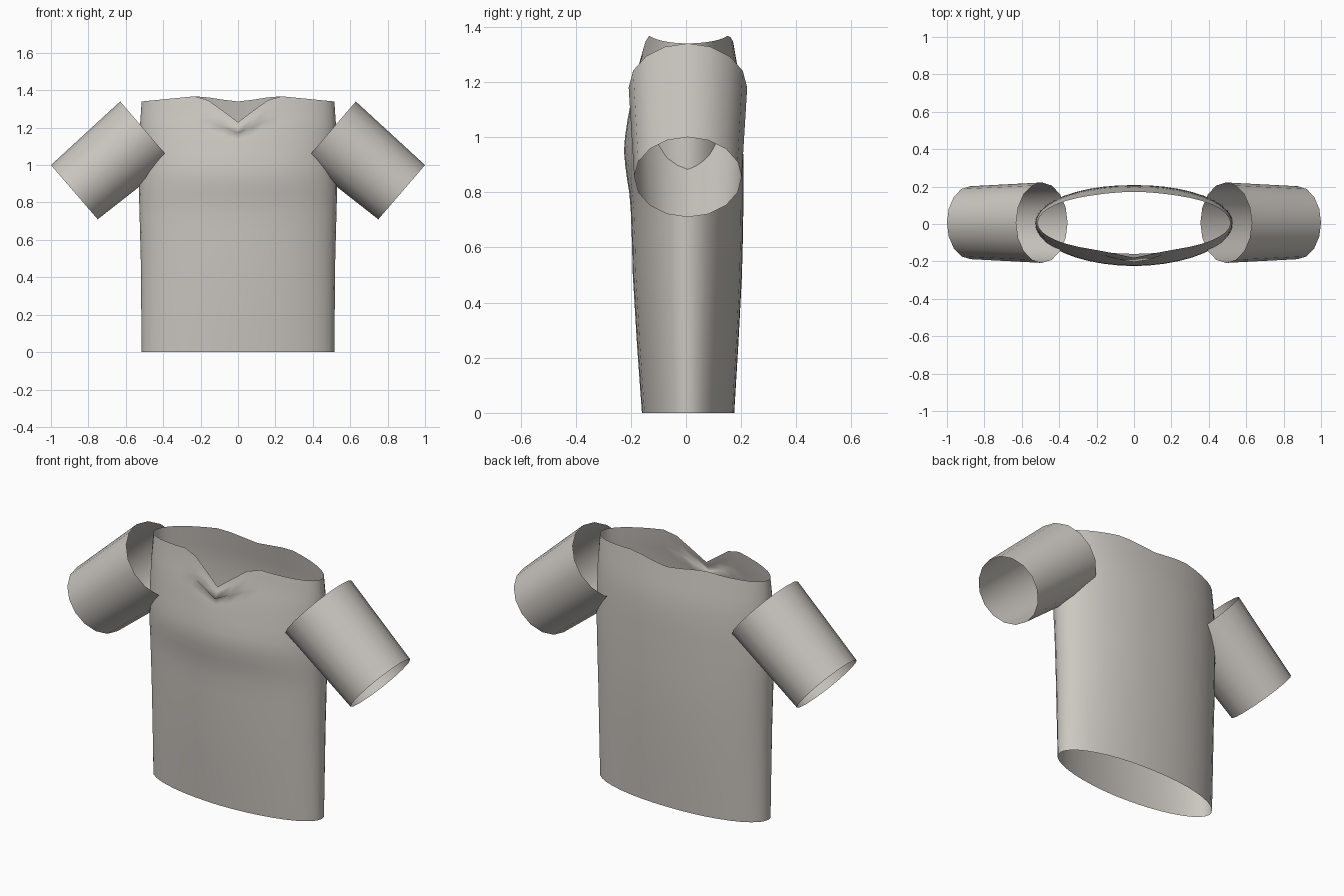
import bpy, bmesh, math
from mathutils import Vector

if "Cube" in bpy.data.objects:
    bpy.data.objects.remove(bpy.data.objects["Cube"])

cloth = bpy.data.materials.new("warm grey cloth")
cloth.diffuse_color = (0.6, 0.57, 0.53, 1)
cloth.use_nodes = True
cloth.node_tree.nodes["Principled BSDF"].inputs["Base Color"].default_value = cloth.diffuse_color


def interp(table, v):
    """Piecewise linear lookup in a list of (key, value)."""
    if v <= table[0][0]:
        return table[0][1]
    for (a, p), (b, q) in zip(table, table[1:]):
        if v <= b:
            return p + (q - p) * (v - a) / (b - a)
    return table[-1][1]


def loft(name, rings):
    """Open tube through equally sized closed rings of points."""
    bm = bmesh.new()
    rows = [[bm.verts.new(p) for p in ring] for ring in rings]
    n = len(rows[0])
    for lo, hi in zip(rows, rows[1:]):
        for i in range(n):
            j = (i + 1) % n
            bm.faces.new((lo[i], lo[j], hi[j], hi[i]))
    for f in bm.faces:
        f.smooth = True
    me = bpy.data.meshes.new(name)
    bm.to_mesh(me)
    bm.free()
    me.materials.append(cloth)
    ob = bpy.data.objects.new(name, me)
    bpy.context.collection.objects.link(ob)
    return ob


# Shirt body: half width, front depth and back depth by height
WIDTH = [(0, .515), (.5, .52), (.87, .53), (1.2, .525), (1.37, .513)]
FRONT = [(0, .16), (.25, .178), (.5, .193), (.72, .199), (.8, .206), (.88, .219),
         (.95, .225), (1.02, .22), (1.1, .205), (1.2, .187), (1.28, .168), (1.37, .152)]
BACK = [(0, .175), (.25, .19), (.5, .203), (.7, .208), (.9, .208), (1.1, .206),
        (1.2, .196), (1.37, .167)]
# Neckline height by distance from the centre line
RIM_FRONT = [(0, 1.23), (.1, 1.305), (.14, 1.338), (.21, 1.37), (.515, 1.34)]
RIM_BACK = [(0, 1.34), (.1, 1.352), (.21, 1.37), (.515, 1.34)]

SIDES, FLAT_TOP = 40, 1.06
levels = [(z, 0) for z in (0, .25, .5, .65, .74, .8, .85, .9, .95, 1.0, FLAT_TOP)]
levels += [(FLAT_TOP, t) for t in (.25, .45, .62, .7, .85, 1)]
body = []
for z0, t in levels:
    ring = []
    for i in range(SIDES):
        a = 2 * math.pi * i / SIDES
        s, c = math.sin(a), math.cos(a)
        front = c > 0
        rim = interp(RIM_FRONT if front else RIM_BACK, abs(s) * .515)
        z = z0 + (rim - z0) * t
        y = -interp(FRONT if front else BACK, z) * c + .005 * abs(s)
        # small fold under the neckline
        if front and abs(s) < .17 and t in (.62, .7):
            y += -.012 if t == .7 else .004
            z -= .01 if t == .7 else 0
        ring.append((interp(WIDTH, z) * s, y, z))
    body.append(ring)
loft("shirt_body", body)


# Sleeves: slightly tapered open tubes, sloping down and out
def sleeve(name, side):
    rings = []
    ends = [((.355, 1.02), (.63, 1.34), .215, .008),
            ((.75, .71), (1.0, 1.0), .195, .005)]
    for k in range(5):
        t = k / 4
        lo, hi = (Vector(ends[0][m]).lerp(Vector(ends[1][m]), t) for m in (0, 1))
        depth = ends[0][2] + (ends[1][2] - ends[0][2]) * t
        mid, half = (lo + hi) / 2, (hi - lo) / 2
        ring = []
        for i in range(16):
            a = 2 * math.pi * i / 16 * side
            p = mid + half * math.cos(a)
            ring.append((side * p.x, .007 + depth * math.sin(a), p.y))
        rings.append(ring)
    loft(name, rings)


sleeve("right_sleeve", 1)
sleeve("left_sleeve", -1)
